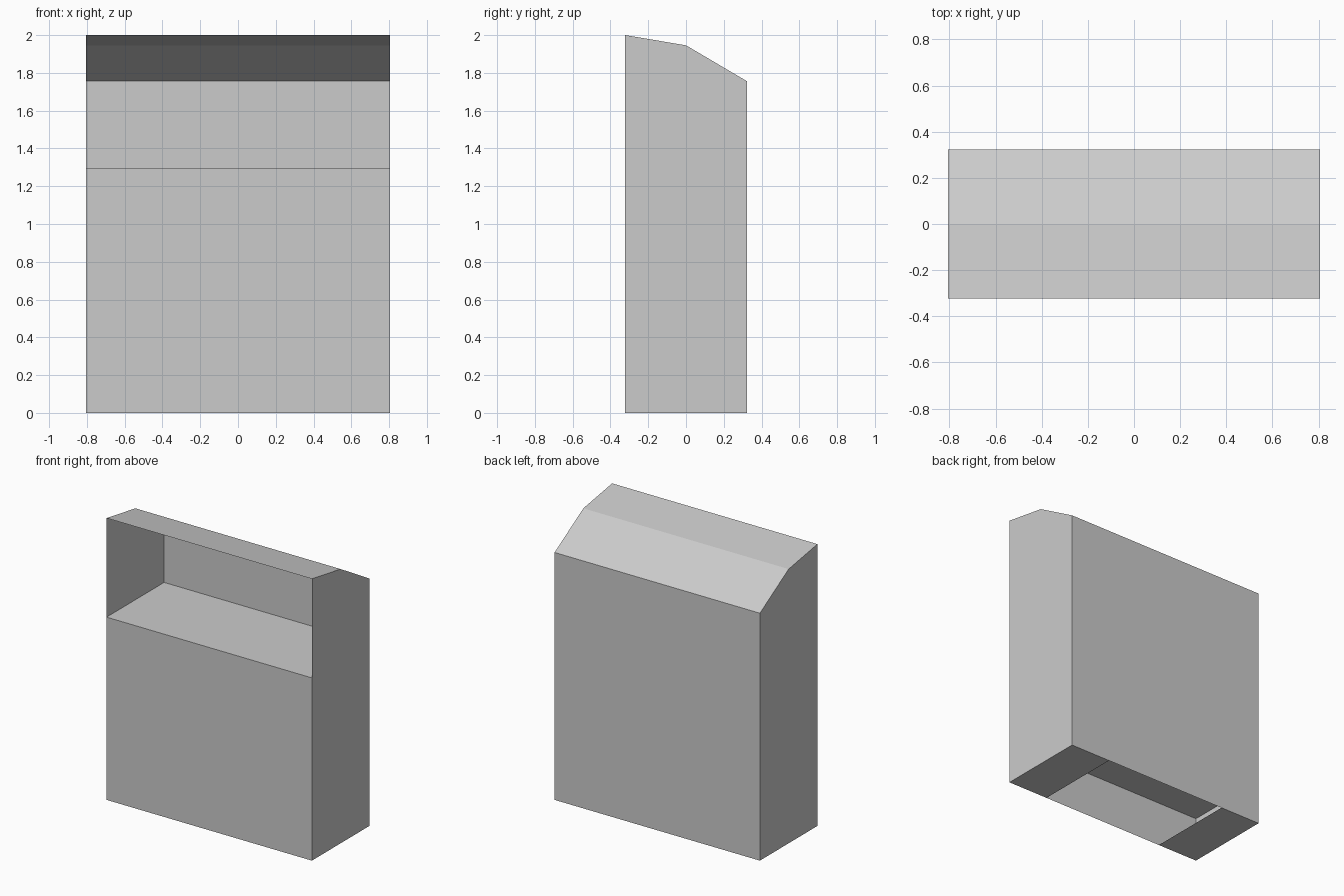
import bpy

if "Cube" in bpy.data.objects:
    bpy.data.objects.remove(bpy.data.objects["Cube"])

W, D = 0.806, 0.3225          # half width, half depth
SHELF, INNER, FOOT = 1.297, 0.32, 0.486


def sheet(name, faces):
    """Thin panel object made of one or more flat polygons."""
    verts = [v for f in faces for v in f]
    idx, n = [], 0
    for f in faces:
        idx.append(tuple(range(n, n + len(f))))
        n += len(f)
    me = bpy.data.meshes.new(name)
    me.from_pydata(verts, [], idx)
    ob = bpy.data.objects.new(name, me)
    bpy.context.collection.objects.link(ob)
    return ob


def span(a, b, x0=-W, x1=W):
    """Quad sweeping the (y, z) segment a-b from x0 to x1."""
    return [(x0, *a), (x1, *a), (x1, *b), (x0, *b)]


# side profile as (y, z)
profile = [(-D, 0), (D, 0), (D, 1.756), (0, 1.946), (-D, 2.0)]

# side walls
sheet("right_wall", [[(W, y, z) for y, z in profile]])
sheet("left_wall", [[(-W, y, z) for y, z in reversed(profile)]])

# front and back panels
sheet("front_panel", [span((-D, 0), (-D, SHELF))])
sheet("back_panel", [span(profile[2], profile[1])])

# two-slope roof
sheet("roof", [span(profile[4], profile[3]), span(profile[3], profile[2])])

# open niche shelf and the hidden inner floor
sheet("niche_shelf", [span((-D, SHELF), (D, SHELF))])
sheet("inner_floor", [span((D, INNER), (-D, INNER))])

# base strips either side of the bottom opening
for name, x0, x1 in (("left_base_strip", -W, -FOOT), ("right_base_strip", FOOT, W)):
    sheet(name, [span((D, 0), (-D, 0), x0, x1)])
